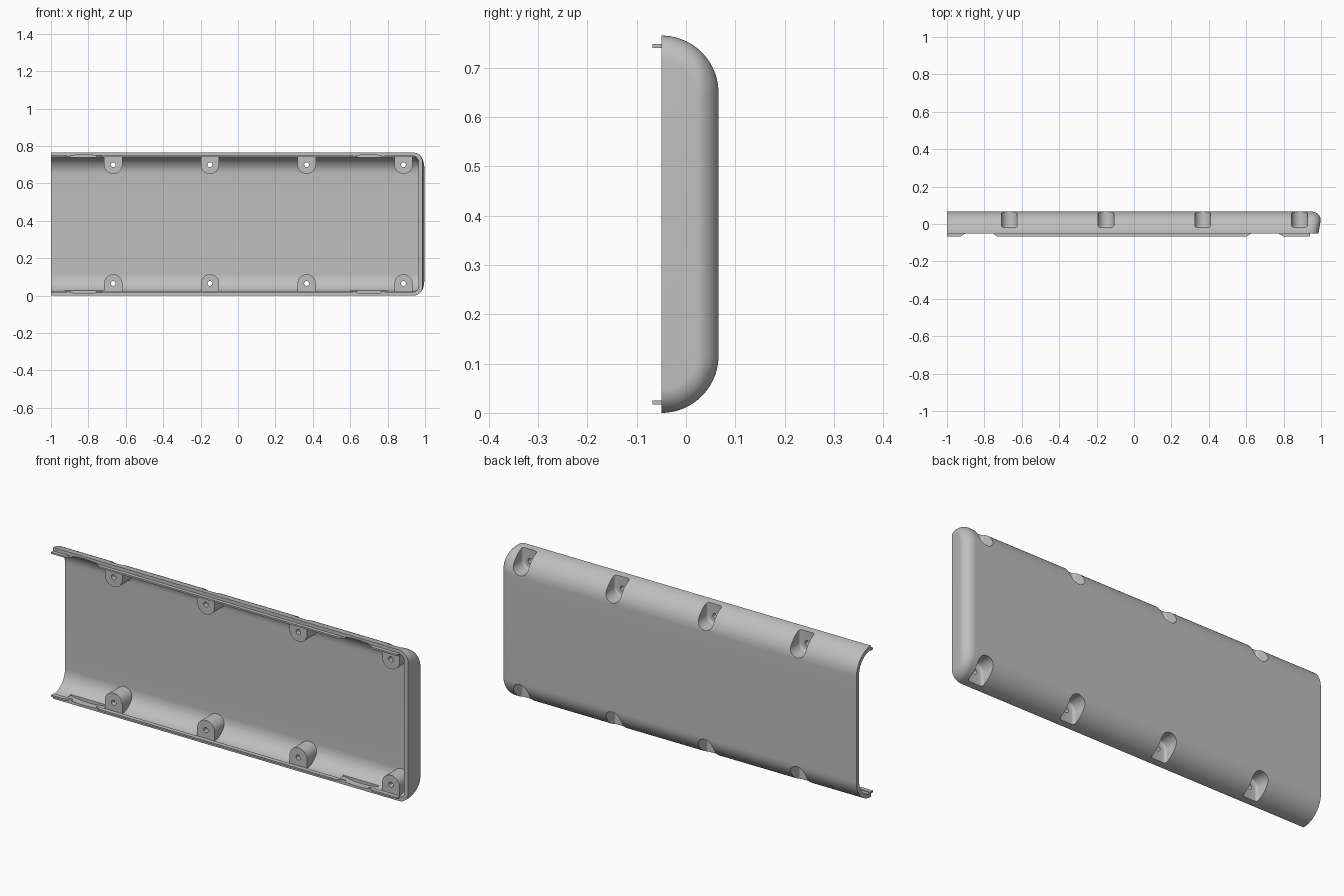
import bpy, bmesh, math

default = bpy.data.objects.get("Cube")
if default:
    bpy.data.objects.remove(default)

HALF = 0.3825           # half height of the shell
FRONT, BACK = -0.05, 0.066
WALL = 0.021
ROUND = 0.05            # rounding of the closed end
BOSS_X = (-0.667, -0.15, 0.367, 0.885)
NOTCH_X = (-0.825, 0.70)

grey = bpy.data.materials.new("grey plastic")
grey.use_nodes = True
colour = (0.52, 0.52, 0.52, 1)
grey.diffuse_color = colour
grey.node_tree.nodes["Principled BSDF"].inputs["Base Color"].default_value = colour


def make_object(name, bm):
    bmesh.ops.recalc_face_normals(bm, faces=bm.faces)
    mesh = bpy.data.meshes.new(name)
    bm.to_mesh(mesh)
    bm.free()
    obj = bpy.data.objects.new(name, mesh)
    bpy.context.collection.objects.link(obj)
    mesh.materials.append(grey)
    return obj


def apply_modifiers(obj):
    bpy.context.view_layer.update()
    graph = bpy.context.evaluated_depsgraph_get()
    mesh = bpy.data.meshes.new_from_object(obj.evaluated_get(graph))
    obj.modifiers.clear()
    obj.data = mesh


def subtract(obj, cutter):
    mod = obj.modifiers.new("cut", 'BOOLEAN')
    mod.operation, mod.solver, mod.object = 'DIFFERENCE', 'EXACT', cutter
    apply_modifiers(obj)
    bpy.data.objects.remove(cutter)


def prism(bm, outline, axis, start, end):
    """Extrude a closed outline along y (x, z points) or z (x, y points)."""
    def place(p, h):
        return (p[0], h, p[1]) if axis == 'y' else (p[0], p[1], h)
    low = [bm.verts.new(place(p, start)) for p in outline]
    high = [bm.verts.new(place(p, end)) for p in outline]
    bm.faces.new(low)
    bm.faces.new(high[::-1])
    for i in range(len(outline)):
        j = (i + 1) % len(outline)
        bm.faces.new((low[i], low[j], high[j], high[i]))


def section(inset, front):
    """Half-capsule cross-section with big rounded back edges."""
    radius = BACK - FRONT - inset
    half = HALF - inset
    points = [(front, HALF + half)] if front < FRONT else []
    for i in range(25):
        a = math.pi / 2 * i / 24
        points.append((FRONT + radius * math.sin(a),
                       HALF + half - radius * (1 - math.cos(a))))
    return points + [(y, 2 * HALF - z) for y, z in reversed(points)]


def trough(name, left, inset, front):
    """Loft the section along x and round off the right end."""
    bm = bmesh.new()
    end = 1 - inset
    radius = ROUND - inset
    stations = [(left, inset, 0), (end - radius - 0.02, inset, 0)]
    for i in range(13):
        a = math.pi / 2 * i / 12
        stations.append((end - radius + radius * math.sin(a),
                         inset + radius * (1 - math.cos(a)), 0.17))
    rings = []
    for x, d, draft in stations:
        rings.append([bm.verts.new((x - draft * max(0, 0.03 - y), y, z))
                      for y, z in section(d, front)])
    for a, b in zip(rings, rings[1:]):
        for i in range(len(a)):
            j = (i + 1) % len(a)
            bm.faces.new((a[i], a[j], b[j], b[i]))
    bm.faces.new(rings[0])
    bm.faces.new(rings[-1][::-1])
    return make_object(name, bm)


def arch(x, radius, top):
    """U outline around a screw axis, open side running to the outer wall."""
    pts = [(x + radius * math.cos(math.pi * i / 20),
            0.065 + radius * math.sin(math.pi * i / 20)) for i in range(21)]
    pts += [(x - radius, -0.05), (x + radius, -0.05)]
    return [(px, 2 * HALF - pz) for px, pz in pts] if top else pts


def circle(x, z, radius, count):
    return [(x + radius * math.cos(math.tau * i / count),
             z + radius * math.sin(math.tau * i / count)) for i in range(count)]


def arches(name, radius, start, end):
    bm = bmesh.new()
    for x in BOSS_X:
        for top in (False, True):
            prism(bm, arch(x, radius, top), 'y', start, end)
    return make_object(name, bm)


# Shell hollowed by a cavity that leaves the screw bosses standing
shell = trough("shell", -1, 0, FRONT)
cavity = trough("cavity", -1.1, WALL, -0.1)
subtract(cavity, arches("bosses", 0.049, -0.042, 0.15))
subtract(shell, cavity)

# Screw pockets sunk in from the back, with softened floors
pockets = arches("pockets", 0.042, -0.018, 0.15)
soft = pockets.modifiers.new("soft", 'BEVEL')
soft.width, soft.segments, soft.limit_method = 0.012, 4, 'ANGLE'
apply_modifiers(pockets)
subtract(shell, pockets)

# Screw holes
bm = bmesh.new()
for x in BOSS_X:
    for z in (0.065, 2 * HALF - 0.065):
        prism(bm, circle(x, z, 0.013, 24), 'y', -0.08, 0.04)
subtract(shell, make_object("holes", bm))

# Shallow latch notches inside the long walls
bm = bmesh.new()
for x in NOTCH_X:
    for side in (-1, 1):
        arc = [(x + 0.1 * t / 8, HALF + side * (HALF - 0.012 - 0.01 * (t / 8) ** 2))
               for t in range(-8, 9)]
        arc += [(x + 0.1, HALF + side * (HALF - 0.03)),
                (x - 0.1, HALF + side * (HALF - 0.03))]
        prism(bm, arc, 'y', -0.08, -0.015)
subtract(shell, make_object("notches", bm))

# Locating tongues along both long rims, with sloped ends at the notches
bm = bmesh.new()
TIP, ROOT = -0.068, -0.046
for outline in (
        [(-1, ROOT), (-1, TIP), (-0.93, TIP), (-0.895, ROOT)],
        [(-0.76, ROOT), (-0.73, TIP), (0.60, TIP), (0.635, ROOT)],
        [(0.765, ROOT), (0.80, TIP), (0.94, TIP), (0.94, ROOT)]):
    for z in (0.017, 2 * HALF - 0.025):
        prism(bm, outline, 'z', z, z + 0.008)
make_object("rim_tongues", bm)

# Smooth shading on the shell, crisp at its edges
bpy.ops.object.select_all(action='DESELECT')
shell.select_set(True)
bpy.context.view_layer.objects.active = shell
bpy.ops.object.shade_smooth_by_angle(angle=math.radians(30))
